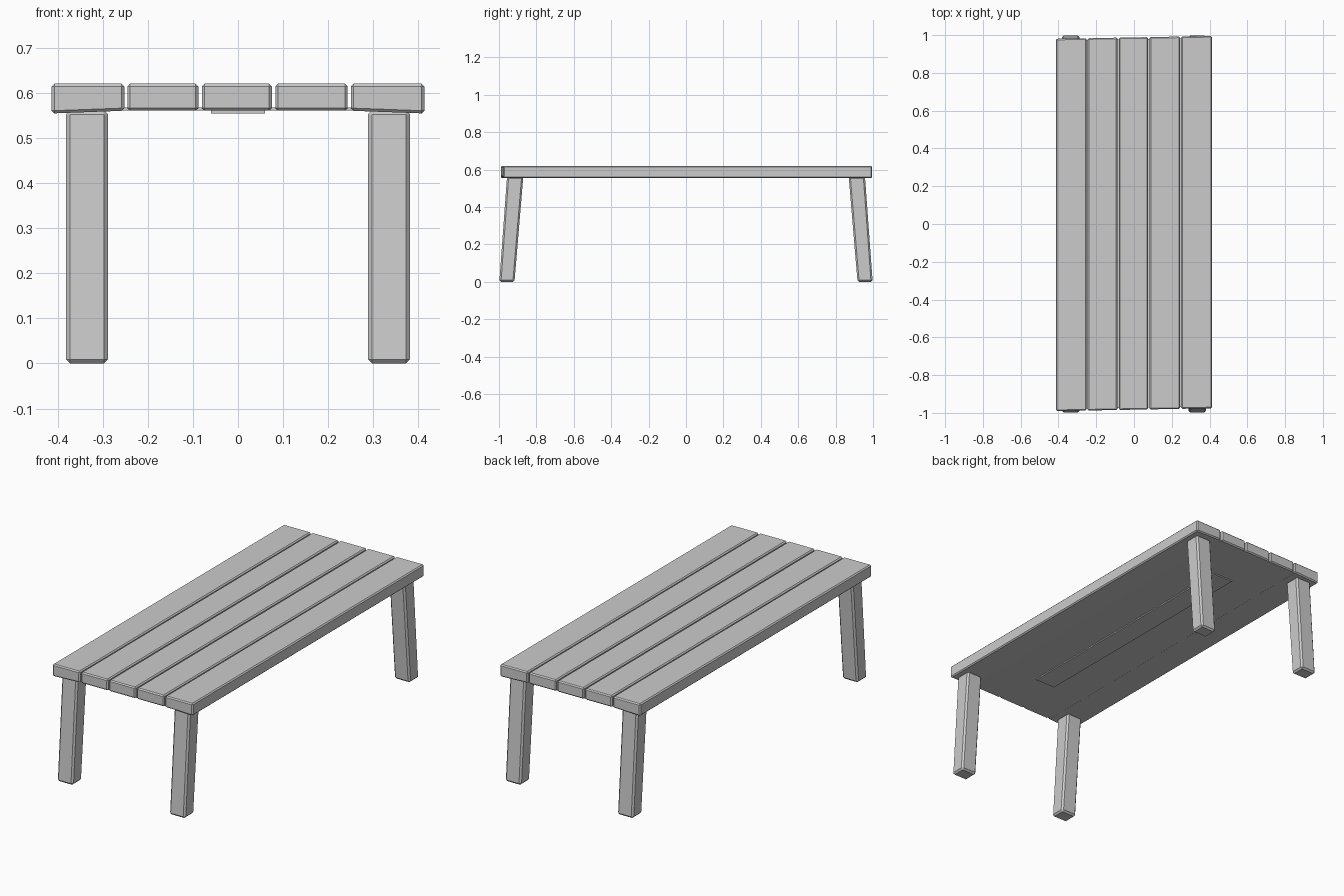
import bpy
import bmesh

cube = bpy.data.objects.get("Cube")
if cube:
    bpy.data.objects.remove(cube, do_unlink=True)

grey = bpy.data.materials.new("plain grey")
grey.use_nodes = True
COLOUR = (0.6, 0.6, 0.6, 1)
grey.diffuse_color = COLOUR
grey.node_tree.nodes["Principled BSDF"].inputs["Base Color"].default_value = COLOUR

SKEW = 0.018  # slight sideways slant of the plank ends


def box(name, low, high, bevel=0.0, shape=None):
    """Box between two corners; shape(co) may move each corner."""
    bm = bmesh.new()
    bmesh.ops.create_cube(bm, size=1)
    for v in bm.verts:
        v.co = [h if c > 0 else l for c, l, h in zip(v.co, low, high)]
        if shape:
            shape(v.co)
    if bevel:
        bmesh.ops.bevel(bm, geom=bm.edges[:], offset=bevel, segments=1,
                        affect='EDGES')
    mesh = bpy.data.meshes.new(name)
    bm.to_mesh(mesh)
    bm.free()
    mesh.materials.append(grey)
    obj = bpy.data.objects.new(name, mesh)
    bpy.context.collection.objects.link(obj)
    return obj


def slant(co):
    co.y += SKEW * co.x


def plank_shape(co):
    slant(co)
    # outer lower edges hang a little
    if abs(co.x) > 0.4 and co.z < 0.6:
        co.z -= 0.006


# Tabletop planks
spans = [(-0.413, -0.252), (-0.245, -0.088), (-0.08, 0.075),
         (0.083, 0.243), (0.25, 0.413)]
for i, (x0, x1) in enumerate(spans):
    box(f"plank_{i + 1}", (x0, -0.983, 0.56), (x1, 0.988, 0.62), 0.006,
        plank_shape)

# Closed underside and its raised centre batten
box("underside_panel", (-0.4, -0.972, 0.56), (0.4, 0.977, 0.567), shape=slant)
box("centre_batten", (-0.06, -0.71, 0.554), (0.06, 0.71, 0.562))

# Splayed, tapered legs
for end, sy in (("front", -1), ("back", 1)):
    for side, sx in (("left", 1), ("right", -1)):
        def splay(co):
            if co.z > 0.3:
                inner = co.y * sy < 0.95
                co.y = sy * (0.87 if inner else 0.957)

        x = sorted((sx * 0.288, sx * 0.381))
        y = sorted((sy * 0.917, sy * 0.998))
        box(f"{end}_{side}_leg", (x[0], y[0], 0), (x[1], y[1], 0.561), 0.009,
            splay)
